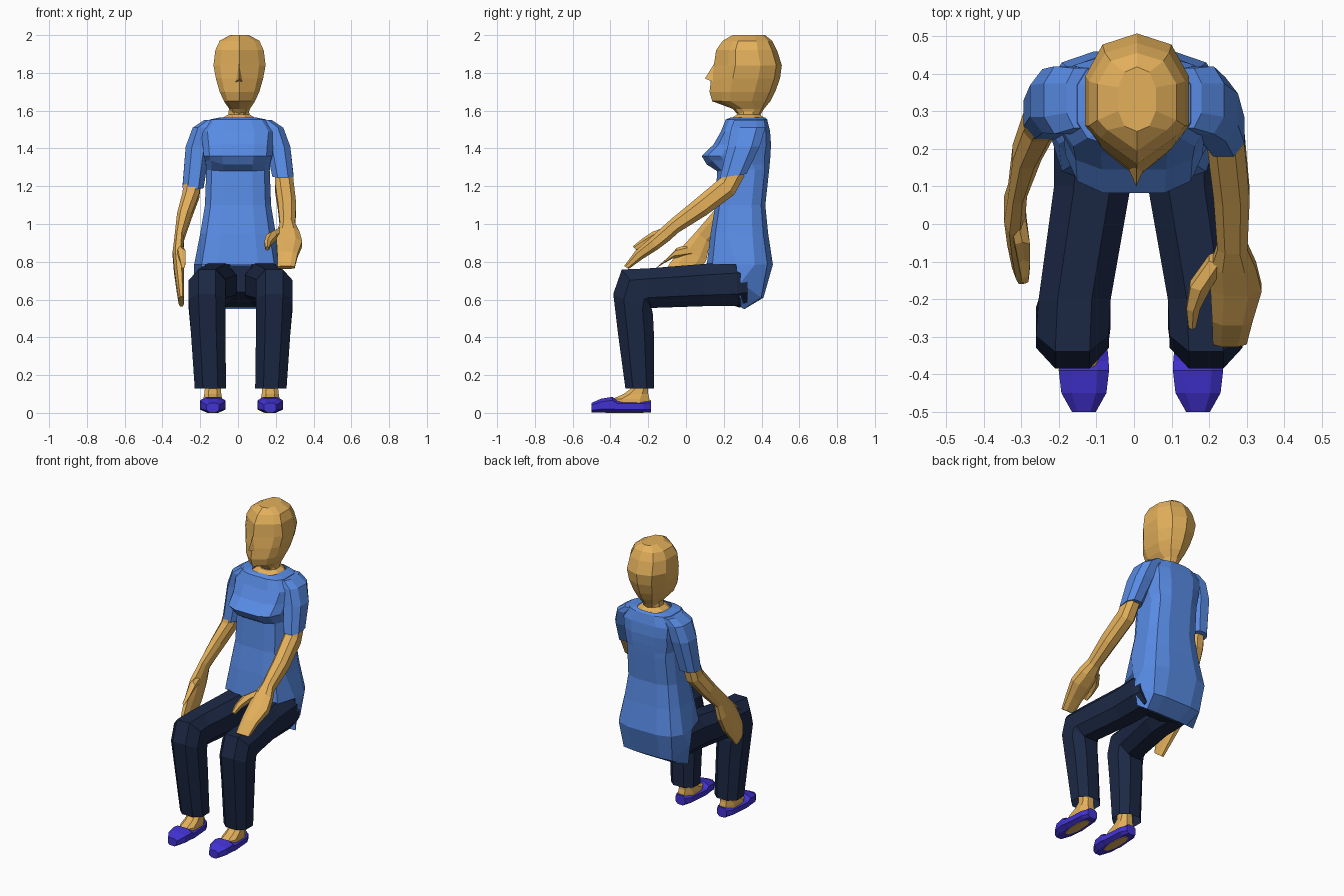
import bpy, bmesh, math


def material(name, rgb):
    m = bpy.data.materials.new(name)
    m.diffuse_color = (*rgb, 1)
    return m


SKIN = material("skin", (0.77, 0.435, 0.105))
BLUE = material("shirt blue", (0.098, 0.26, 0.78))
NAVY = material("trouser navy", (0.011, 0.021, 0.058))
PURPLE = material("shoe purple", (0.054, 0.032, 0.64))


def finish(name, bm, mat):
    bmesh.ops.remove_doubles(bm, verts=bm.verts, dist=0.0005)
    bmesh.ops.recalc_face_normals(bm, faces=bm.faces)
    me = bpy.data.meshes.new(name)
    bm.to_mesh(me)
    bm.free()
    me.materials.append(mat)
    ob = bpy.data.objects.new(name, me)
    bpy.context.collection.objects.link(ob)
    return ob


def loft(name, rings, mat, n=8, power=1.0, caps=(True, True), edit=None):
    """Each ring: centre x, y, z, half width in x, other half axis (y, z)."""
    bm = bmesh.new()
    k = math.cos(math.pi / n) ** power

    def p(v):
        return math.copysign(abs(v) ** power, v) / k

    rows = []
    for x, y, z, rx, vy, vz in rings:
        row = []
        for i in range(n):
            a = 2 * math.pi * (i + 0.5) / n
            c, s = p(math.cos(a)), p(math.sin(a))
            row.append(bm.verts.new((x + rx * c, y + vy * s, z + vz * s)))
        rows.append(row)
    if edit:
        edit(rows)
    for r, q in zip(rows, rows[1:]):
        for i in range(n):
            j = (i + 1) % n
            bm.faces.new((r[i], r[j], q[j], q[i]))
    if caps[0]:
        bm.faces.new(rows[0])
    if caps[1]:
        bm.faces.new(rows[-1])
    return finish(name, bm, mat)


def level(rows, x=0.0):
    """Horizontal rings from (z, half width, front y, back y)."""
    return [(x, (f + b) / 2, z, w, (b - f) / 2, 0) for z, w, f, b in rows]


# Head: the face narrows to a wedge along the centre line
def wedge_face(rows):
    for row in rows[2:-1]:
        w = abs(row[0].co.x - row[4].co.x) / 0.276
        for i in (6, 8):
            row[i].co.y += 0.045 * w
            row[i].co.x += (0.012 if i == 8 else -0.012) * w


loft("head", level([
    (1.575, .045, .28, .39), (1.61, .055, .25, .41), (1.65, .082, .145, .44),
    (1.70, .105, .132, .465), (1.77, .125, .14, .49), (1.84, .138, .155, .50),
    (1.92, .128, .166, .475), (1.97, .105, .20, .45), (2.0, .05, .25, .415)], .008),
    SKIN, 10, .85, edit=wedge_face)
loft("neck", level([(1.54, .11, .23, .425), (1.566, .08, .25, .41),
                    (1.58, .055, .27, .39), (1.64, .052, .27, .39)], .005), SKIN)

# Nose
bm = bmesh.new()
a, b, c, d, e = [bm.verts.new(v) for v in (
    (.006, .15, 1.85), (.006, .10, 1.77), (-.016, .15, 1.75), (.028, .15, 1.75), (.006, .2, 1.76))]
for f in ((a, b, c), (a, d, b), (b, d, c), (a, c, e), (a, e, d), (c, d, e)):
    bm.faces.new(f)
finish("nose", bm, SKIN)


# Shirt: the hem stays high in front, drops at the hips and wraps under the seat
def hem(rows):
    waist, tail, under = rows[-3:]
    for i in (6, 11):
        waist[i].co.y = .265
    for row, z, w in ((tail, .69, .235), (under, .56, .22)):
        row[0].co = (w, .29, z)
        row[5].co = (-w, .29, z)
        for v, top in zip(row[6:], waist[6:]):
            v.co = top.co
    for i in (6, 7, 10, 11):              # bust curves lower in the middle
        rows[5][i].co.z += .02
    for i in (8, 9):
        rows[6][i].co.z -= .005


loft("shirt_body", level([
    (1.565, .09, .24, .42), (1.553, .15, .21, .43), (1.49, .195, .185, .445),
    (1.42, .187, .145, .45), (1.36, .182, .083, .447), (1.315, .172, .11, .443),
    (1.285, .168, .165, .44), (1.1, .175, .155, .42), (.95, .20, .13, .435),
    (.785, .232, .11, .46), (.61, .215, .27, .41), (.55, .185, .27, .31)]),
    BLUE, 12, .6, (False, False), hem)


# Sleeves
def sleeve(name, s, y, z):
    loft(name, [(s * .14, .335, 1.55, .04, .08, 0), (s * .185, .33, 1.51, .055, .09, 0),
                (s * .212, (y + .36) / 2, 1.41, .065, .085, 0),
                (s * .238, y, z, .056, .07, .01)], BLUE, 8, .8)


sleeve("right_sleeve", 1, .25, 1.255)
sleeve("left_sleeve", -1, .295, 1.195)

# Arm reaching forward, palm down
loft("right_arm", [
    (.24, .27, 1.30, .045, -.04, .045), (.245, .22, 1.20, .05, -.035, .045),
    (.26, .08, 1.09, .048, -.03, .042), (.262, -.06, .99, .040, -.02, .035),
    (.265, -.11, .945, .060, -.02, .035), (.272, -.17, .895, .068, -.02, .03),
    (.262, -.25, .835, .054, -.02, .02), (.255, -.315, .77, .045, -.012, .008)],
    SKIN, 8, .8)
loft("right_thumb", [
    (.225, -.09, .955, .025, -.015, .025), (.178, -.16, .93, .028, -.015, .025),
    (.158, -.22, .90, .018, -.012, .018), (.155, -.27, .87, .01, -.01, .01)], SKIN, 6)

# Arm hanging beside the thigh, palm inward
loft("left_arm", [
    (-.235, .30, 1.27, .045, -.05, .01), (-.25, .27, 1.15, .045, -.05, .025),
    (-.285, .19, 1.04, .038, -.042, .03), (-.31, .09, .93, .025, -.036, .03),
    (-.318, .04, .84, .028, -.068, .03), (-.312, -.02, .75, .026, -.07, .035),
    (-.305, -.09, .66, .02, -.055, .035), (-.30, -.125, .59, .014, -.035, .027)],
    SKIN, 8, .8)
loft("left_thumb", [
    (-.308, .02, .86, .02, -.02, .025), (-.297, -.06, .845, .02, .01, .024),
    (-.292, -.11, .805, .015, .012, .015), (-.29, -.15, .775, .009, .008, .008)], SKIN, 6)

# Trouser seat joining the legs
loft("trouser_seat", [
    (.01, .125, .71, .15, 0, .07), (.01, .20, .68, .18, 0, .095),
    (.01, .285, .665, .195, 0, .108), (.01, .38, .70, .18, 0, .06)], NAVY, 8, .7)

# Legs, ankles and shoes
for side, s in (("right", 1), ("left", -1)):
    def at(rows, x=.0185):
        return [(x + s * r[0], *r[1:]) for r in rows]

    loft(side + "_trouser_leg", at([
        (.115, .325, .685, .095, 0, .10), (.122, .27, .685, .104, 0, .118),
        (.125, .10, .677, .102, 0, .112), (.172, -.20, .66, .096, 0, .105),
        (.178, -.26, .652, .097, -.08, .107), (.178, -.28, .575, .097, -.105, .055),
        (.172, -.265, .42, .091, -.095, 0), (.16, -.245, .13, .083, -.076, 0)], .014),
        NAVY, 8, .85, (True, False))
    loft(side + "_foot", at([
        (.152, -.245, .24, .042, -.042, 0), (.152, -.245, .13, .042, -.045, 0),
        (.152, -.265, .10, .045, -.065, 0), (.152, -.292, .074, .05, -.098, 0),
        (.152, -.292, .05, .05, -.098, 0)]), SKIN, 8, .8)
    loft(side + "_shoe", at([
        (.152, -.185, .035, .035, 0, .032), (.152, -.225, .034, .055, 0, .031),
        (.152, -.30, .033, .060, 0, .030), (.152, -.365, .034, .066, 0, .031),
        (.152, -.39, .044, .067, 0, .041), (.152, -.45, .039, .060, 0, .036),
        (.152, -.50, .028, .032, 0, .025)]), PURPLE, 8, .7)
    loft(side + "_sole_inset", at([
        (.152, -.325, 0, .03, .10, 0), (.152, -.325, .006, .03, .10, 0)]), SKIN)
